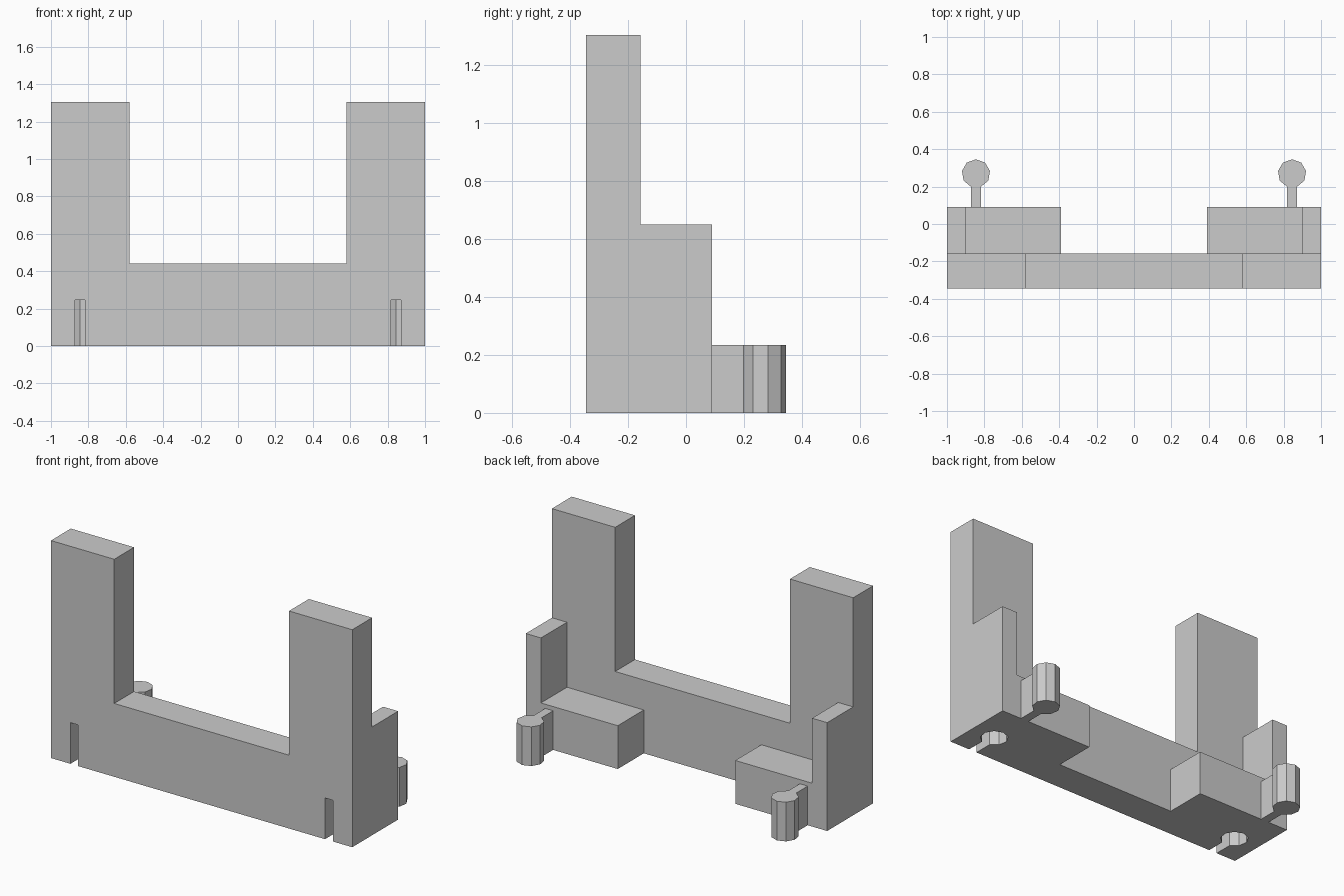
import bpy, bmesh, math
from mathutils import Vector

cube = bpy.data.objects.get("Cube")
if cube:
    bpy.data.objects.remove(cube, do_unlink=True)

grey = bpy.data.materials.new("plain grey")
grey.use_nodes = True
colour = (0.6, 0.6, 0.6, 1)
grey.diffuse_color = colour
grey.node_tree.nodes["Principled BSDF"].inputs["Base Color"].default_value = colour

FRONT, MID, BACK = -0.345, -0.157, 0.09
PEG_X, PEG_R, PEG_REACH = 0.845, 0.076, 0.18


def prism(name, points, direction):
    """Extrude a closed outline of 3D points along a direction."""
    bm = bmesh.new()
    face = bm.faces.new([bm.verts.new(p) for p in points])
    new = bmesh.ops.extrude_face_region(bm, geom=[face])["geom"]
    bmesh.ops.translate(bm, vec=Vector(direction),
                        verts=[v for v in new if isinstance(v, bmesh.types.BMVert)])
    bmesh.ops.recalc_face_normals(bm, faces=bm.faces)
    mesh = bpy.data.meshes.new(name)
    bm.to_mesh(mesh)
    bm.free()
    mesh.materials.append(grey)
    obj = bpy.data.objects.new(name, mesh)
    bpy.context.collection.objects.link(obj)
    return obj


def keyhole(name, x, y, start, radius, bottom, top):
    """Nine-sided knob whose flat side runs into a straight neck."""
    outline = []
    for i in range(9):
        a = math.radians(-70 + 40 * i)
        outline.append((x + radius * math.cos(a), y + radius * math.sin(a), bottom))
    half = radius * math.sin(math.radians(20))
    outline += [(x - half, start, bottom), (x + half, start, bottom)]
    return prism(name, outline, (0, 0, top - bottom))


def cut(target, cutter):
    mod = target.modifiers.new("socket", 'BOOLEAN')
    mod.operation = 'DIFFERENCE'
    mod.solver = 'EXACT'
    mod.object = cutter
    bpy.context.view_layer.objects.active = target
    bpy.ops.object.modifier_apply(modifier=mod.name)


# U-shaped front wall
u_shape = [(-1, 0), (1, 0), (1, 1.305), (0.58, 1.305),
           (0.58, 0.44), (-0.58, 0.44), (-0.58, 1.305), (-1, 1.305)]
wall = prism("front_wall", [(x, FRONT, z) for x, z in u_shape], (0, MID - FRONT, 0))

# Stepped blocks behind the wall, with pegs behind and sockets in front
step = [(0.39, 0), (1, 0), (1, 0.65), (0.9, 0.65), (0.9, 0.26), (0.39, 0.26)]
for side, s in (("left", 1), ("right", -1)):
    block = prism(side + "_rear_block", [(s * x, MID, z) for x, z in step],
                  (0, BACK - MID, 0))
    keyhole(side + "_peg", s * PEG_X, BACK + PEG_REACH, BACK, PEG_R, 0, 0.235)
    cutter = keyhole(side + "_socket_cutter", s * PEG_X, FRONT + PEG_REACH,
                     FRONT - 0.1, PEG_R, -0.1, 0.247)
    cutter.hide_render = True
    cut(wall, cutter)
    cut(block, cutter)
    bpy.data.objects.remove(cutter, do_unlink=True)
